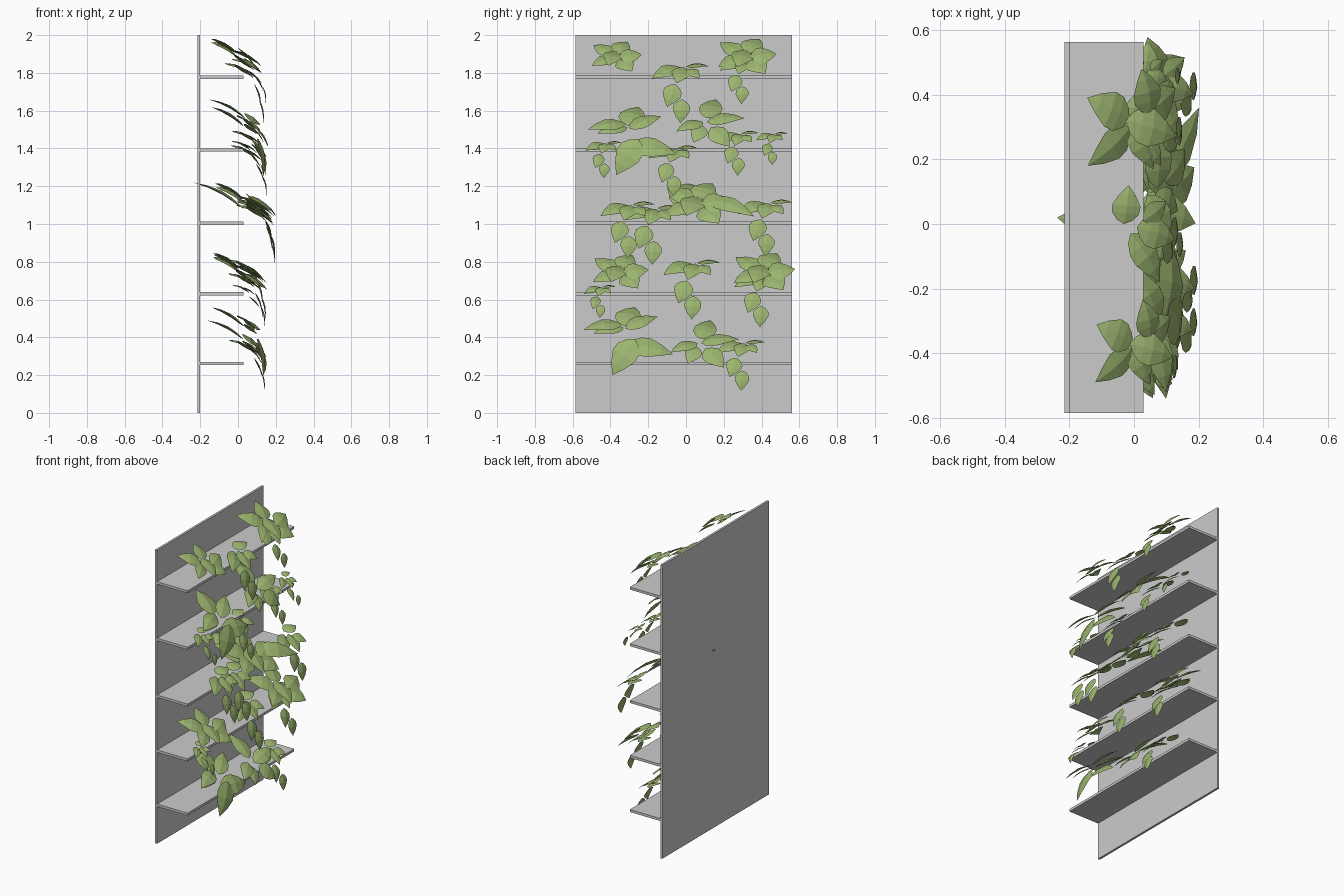
import bpy, bmesh, math
from mathutils import Vector

leaf_mat = bpy.data.materials.new("leaf_green")
leaf_mat.diffuse_color = (0.33, 0.46, 0.16, 1)


def box(name, lo, hi):
    lo, hi = Vector(lo), Vector(hi)
    bpy.ops.mesh.primitive_cube_add(size=1, location=(lo + hi) / 2)
    ob = bpy.context.object
    ob.name = name
    ob.scale = hi - lo
    bpy.ops.object.transform_apply(location=False, rotation=False, scale=True)


# Back panel and shelves
box("back_panel", (-0.215, -0.585, 0), (-0.2, 0.562, 2))
for i, z in enumerate((0.253, 0.622, 0.996, 1.383, 1.768)):
    box(f"shelf_{i + 1}", (-0.2, -0.585, z), (0.03, 0.562, z + 0.017))


# One folded, arched leaf from base to tip
OUTLINE = ((0.1, 0.55), (0.28, 0.97), (0.48, 1.0), (0.75, 0.58))


def leaf(bm, base, tip, width, tilt):
    axis = tip - base
    length = axis.length
    axis.normalize()
    face = Vector((math.cos(math.radians(tilt)), 0, math.sin(math.radians(tilt))))
    side = axis.cross(face).normalized()
    n = side.cross(axis)
    if n.dot(face) < 0:
        n = -n

    def row(t, w):
        mid = base.lerp(tip, t) + n * 0.1 * length * math.sin(math.pi * t)
        return [bm.verts.new(mid + side * s * w * width / 2 - n * abs(s) * w * width * 0.08)
                for s in (-1, 0, 1)]

    rows = [row(t, w) for t, w in OUTLINE]
    b, e = bm.verts.new(base), bm.verts.new(tip)
    for j in (0, 1):
        bm.faces.new((b, rows[0][j + 1], rows[0][j]))
        for r, q in zip(rows, rows[1:]):
            bm.faces.new((r[j], r[j + 1], q[j + 1], q[j]))
        bm.faces.new((rows[-1][j], rows[-1][j + 1], e))


# Leaves curve back above the crown, spill forward below it, then hang
def out(dz):
    if dz > 0:
        return -2.1 * dz
    return 1.1 * min(-dz, 0.09) + 0.05 * max(-dz - 0.09, 0)


# Plant kinds: base y, base z, tip y, tip z, width, tilt, forward offset
TRAILING = (
    (-0.01, 0.01, -0.16, -0.05, 0.1, 50, 0), (0.01, 0.01, -0.03, -0.075, 0.1, 40, 0.02),
    (0.02, 0.015, 0.14, 0.015, 0.09, 75, -0.01), (0.03, 0.0, 0.09, -0.05, 0.07, 50, 0.02),
    (-0.035, -0.08, -0.08, -0.2, 0.1, 20, -0.01), (0.0, -0.16, -0.01, -0.285, 0.09, 25, 0),
)
SPREADING = (
    (-0.01, -0.02, 0.05, 0.08, 0.14, 45, 0), (-0.02, -0.01, -0.22, -0.04, 0.1, 55, 0.03),
    (-0.01, -0.03, -0.17, -0.06, 0.08, 50, 0.0), (0.0, -0.035, 0.17, 0.03, 0.1, 55, 0.03),
    (0.05, -0.09, -0.07, -0.28, 0.14, 30, 0), (0.0, -0.12, 0.25, -0.17, 0.13, 40, -0.02),
)
UPRIGHT = (
    (0.0, 0.0, 0.05, 0.1, 0.12, 45, 0.02), (-0.02, -0.02, -0.16, -0.07, 0.09, 55, 0),
    (0.0, -0.02, 0.2, 0.0, 0.1, 55, 0.03), (0.02, -0.05, 0.12, -0.15, 0.11, 35, 0.02),
    (-0.02, -0.04, -0.07, -0.13, 0.09, 40, 0),
)
ROSETTE = (
    (-0.02, 0.01, -0.14, 0.08, 0.1, 45, -0.01), (0.0, 0.03, 0.07, 0.1, 0.12, 45, 0.03),
    (0.02, 0.0, 0.16, 0.02, 0.12, 45, 0.03), (-0.01, 0.0, -0.15, -0.05, 0.1, 50, -0.03),
    (0.02, -0.01, 0.1, -0.085, 0.12, 40, 0), (0.0, 0.04, -0.05, -0.05, 0.12, 40, 0.04),
)


def plant(name, kind, x, y, z, s, mirror=1):
    bm = bmesh.new()
    for by, bz, ty, tz, w, tilt, fwd in kind:
        base = Vector((x + fwd + out(bz * s), y + by * s * mirror, z + bz * s))
        tip = Vector((x + fwd + 0.015 * s + out(tz * s), y + ty * s * mirror, z + tz * s))
        leaf(bm, base, tip, w * s, tilt)
    bmesh.ops.recalc_face_normals(bm, faces=bm.faces)
    me = bpy.data.meshes.new(name)
    bm.to_mesh(me)
    bm.free()
    me.materials.append(leaf_mat)
    bpy.context.collection.objects.link(bpy.data.objects.new(name, me))


# Trailing plants: x, y, z, scale
for i, p in enumerate((
    (0.01, -0.02, 1.82, 1.0), (0.03, 0.3, 1.85, 0.75), (0.02, -0.43, 1.42, 0.62),
    (0.03, 0.28, 1.47, 0.75), (0.03, 0.46, 1.47, 0.55), (0.07, -0.3, 1.09, 0.95),
    (0.07, -0.17, 1.07, 1.0), (0.07, 0.43, 1.1, 0.95), (0.02, -0.45, 0.66, 0.55),
    (0.02, 0.04, 0.78, 1.0), (0.02, 0.4, 0.71, 0.9), (0.02, 0.3, 0.36, 0.85),
    (0.03, -0.06, 1.39, 0.85),
)):
    plant(f"trailing_plant_{i + 1}", TRAILING, *p)

# Spreading and upright plants: x, y, z, scale
for i, p in enumerate(((0.01, -0.32, 0.48, 1.0), (0.01, -0.3, 1.54, 1.0))):
    plant(f"spreading_plant_{i + 1}", SPREADING, *p)
for i, p in enumerate(((0.02, 0.11, 1.56, 1.0), (0.01, 0.08, 0.39, 1.0))):
    plant(f"upright_plant_{i + 1}", UPRIGHT, *p)

# Rosette plants: x, y, z, scale
for i, p in enumerate((
    (0.02, 0.32, 1.88, 1.0), (0.02, -0.37, 1.88, 0.85), (0.03, -0.35, 0.74, 0.95),
    (0.04, 0.41, 0.74, 1.05), (0.07, 0.06, 1.1, 1.15),
)):
    plant(f"rosette_plant_{i + 1}", ROSETTE, *p)

# Long leaf reaching back through the panel, and one reaching sideways
plant("rear_leaf", ((-0.02, -0.01, 0.02, 0.13, 0.17, 50, 0),), 0.02, 0.0, 1.09, 1.0)
plant("side_leaf", ((0.05, 0.03, 0.3, -0.06, 0.11, 45, 0.02),), 0.1, 0.06, 1.1, 1.0)
